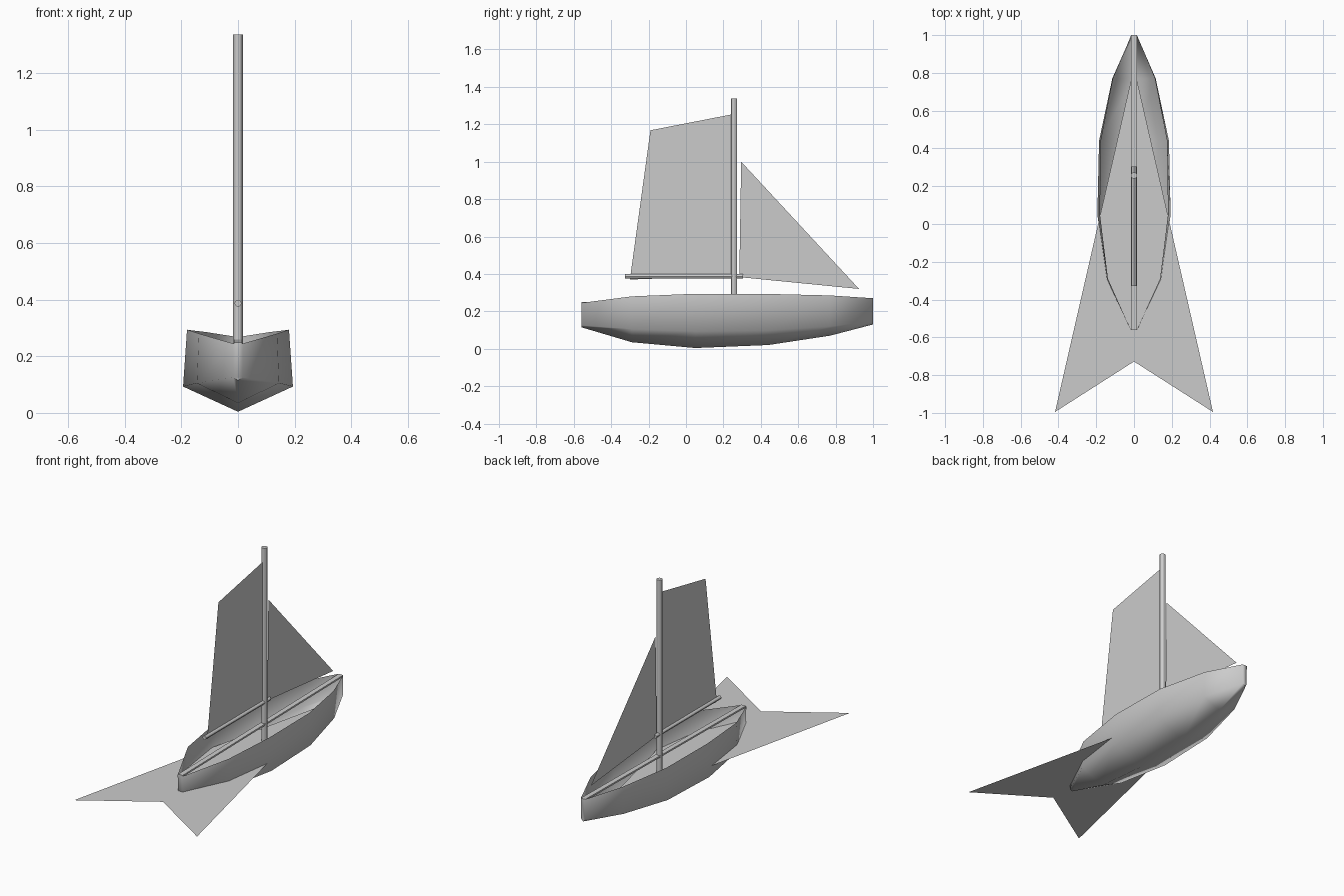
import bpy, bmesh
from mathutils import Vector

if "Cube" in bpy.data.objects:
    bpy.data.objects.remove(bpy.data.objects["Cube"])


def make_object(name, verts, faces, smooth=False):
    mesh = bpy.data.meshes.new(name)
    mesh.from_pydata(verts, [], faces)
    bm = bmesh.new()
    bm.from_mesh(mesh)
    bmesh.ops.recalc_face_normals(bm, faces=bm.faces)
    for f in bm.faces:
        f.smooth = smooth
    bm.to_mesh(mesh)
    bm.free()
    obj = bpy.data.objects.new(name, mesh)
    bpy.context.collection.objects.link(obj)
    return obj


def pole(name, start, end, radius, sides=12):
    a, b = Vector(start), Vector(end)
    bpy.ops.mesh.primitive_cylinder_add(vertices=sides, radius=radius,
                                        depth=(b - a).length, location=(a + b) / 2)
    obj = bpy.context.object
    obj.name = name
    obj.rotation_euler = (b - a).to_track_quat('Z', 'Y').to_euler()
    bpy.ops.object.shade_smooth_by_angle()
    return obj


def sheet(name, points):
    return make_object(name, points, [range(len(points))])


# Hull: stations of (y, sheer half width, sheer z, chine half width, chine z, keel z)
stations = [
    (-0.56, 0.018, 0.245, 0.016, 0.125, 0.115),
    (-0.29, 0.138, 0.28, 0.145, 0.105, 0.035),
    (0.05, 0.18, 0.294, 0.194, 0.093, 0.004),
    (0.44, 0.175, 0.293, 0.185, 0.098, 0.02),
    (0.77, 0.11, 0.285, 0.115, 0.12, 0.07),
    (1.0, 0.015, 0.27, 0.013, 0.145, 0.13),
]
verts, faces = [], []
for y, sw, sz, cw, cz, kz in stations:
    verts += [(-sw, y, sz), (-cw, y, cz), (0, y, kz), (cw, y, cz), (sw, y, sz)]
for i in range(len(stations) - 1):
    for j in range(4):
        a = i * 5 + j
        faces.append((a, a + 1, a + 6, a + 5))
last = len(verts) - 5
faces.append(range(last, last + 5))
faces.append(range(5))
hull = make_object("hull", verts, faces, smooth=True)
bpy.context.view_layer.objects.active = hull
hull.select_set(True)
bpy.ops.object.shade_smooth_by_angle(angle=1.2)

# Narrow centre beam from stern to bow
beam = [(x, y, z + dz) for y, z in ((-0.56, 0.247), (1.0, 0.268))
        for x, dz in ((-0.015, -0.008), (0.015, -0.008), (0.015, 0.002), (-0.015, 0.002))]
make_object("centre_beam", beam, [(0, 1, 2, 3), (4, 5, 6, 7)] +
            [(i, (i + 1) % 4, (i + 1) % 4 + 4, i + 4) for i in range(4)])

# Mast and boom
pole("mast", (0, 0.257, 0.12), (0, 0.257, 1.337), 0.017)
pole("boom", (0, -0.327, 0.387), (0, 0.305, 0.387), 0.012)

# Sails
sheet("main_sail", [(0, -0.30, 0.37), (0, 0.25, 0.39), (0, 0.245, 1.253), (0, -0.19, 1.168)])
sheet("jib_sail", [(0, 0.285, 0.383), (0, 0.925, 0.32), (0, 0.295, 1.0)])

# Flat wake on the water
sheet("wake", [(0, 0.83, 0.147), (-0.418, -0.995, 0.147), (0, -0.728, 0.147), (0.418, -0.995, 0.147)])
